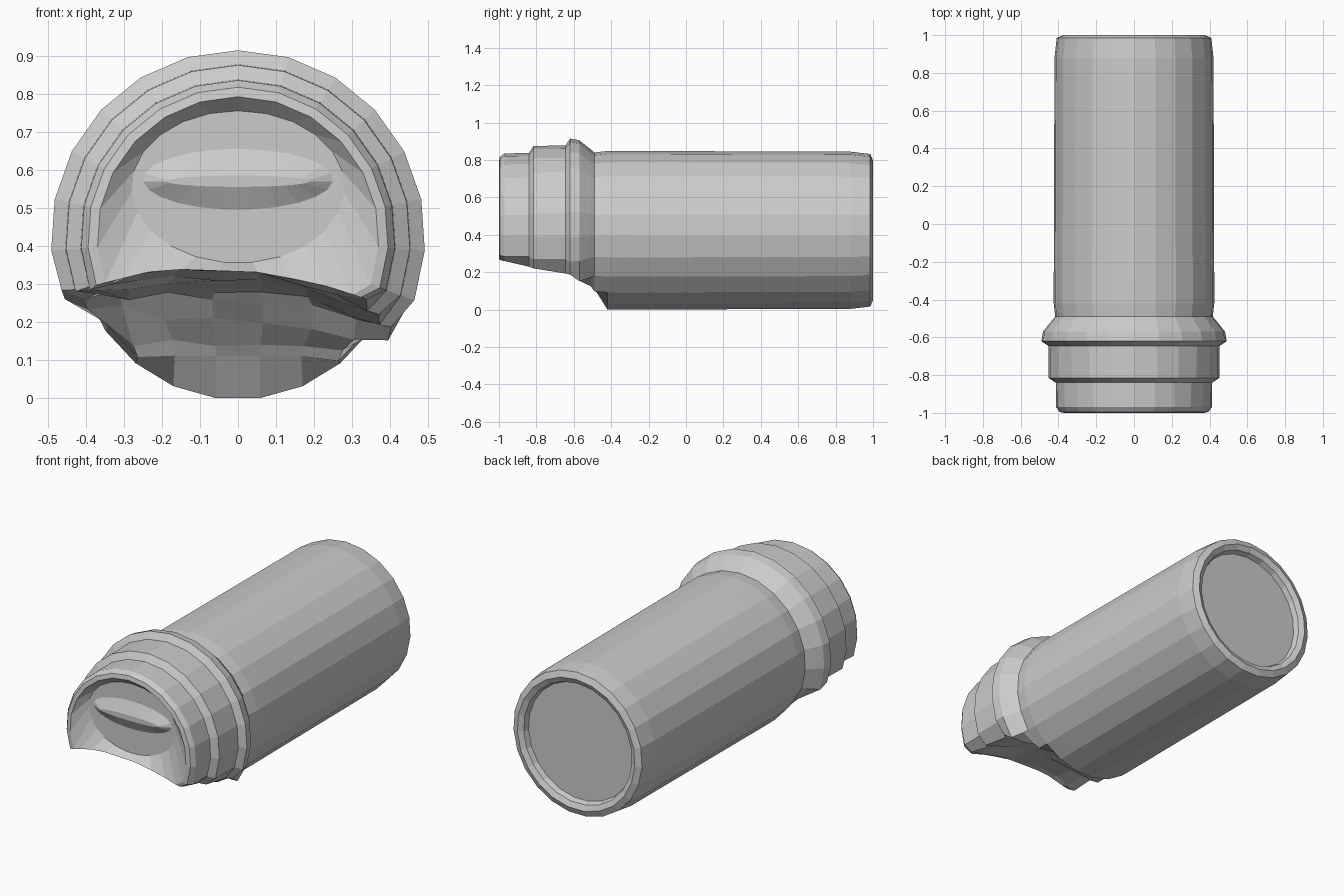
import bpy, bmesh, math, random

if "Cube" in bpy.data.objects:
    bpy.data.objects.remove(bpy.data.objects["Cube"])

random.seed(4)
SIDES = 23
CZ = 0.422
# height of the broken underside across x
CUT = [(-0.5, 0.31), (-0.4, 0.29), (-0.2, 0.34), (0.07, 0.33), (0.25, 0.29), (0.38, 0.245), (0.5, 0.22)]


def cut_height(x, y):
    if y > -0.43:
        return -1
    z = CUT[-1][1]
    for (x0, z0), (x1, z1) in zip(CUT, CUT[1:]):
        if x0 <= x <= x1:
            z = z0 + (z1 - z0) * (x - x0) / (x1 - x0)
            break
    # gentle sag under the cap, then a steep slope down to the body
    if y < -0.98:
        return z
    side = 1 if x > -0.3 else 0.3
    z -= 0.05 * side * min(1, (y + 1) / 0.35)
    if y > -0.64:
        z *= 1 - (0.62 if x > -0.3 else 0.4) * (y + 0.64) / 0.16
    return z + random.uniform(-0.012, 0.012)


def lathe(name, rings, close_start=False, close_end=False):
    """Skin rings (y, x radius, z radius, z centre) along y."""
    bm = bmesh.new()
    loops = []
    for y, rx, rz, zc in rings:
        loop = []
        for i in range(SIDES):
            a = 2 * math.pi * i / SIDES
            x, z = rx * math.sin(a), zc + rz * math.cos(a)
            loop.append(bm.verts.new((x, y, max(z, cut_height(x, y)))))
        loops.append(loop)
    for a, b in zip(loops, loops[1:]):
        for i in range(SIDES):
            j = (i + 1) % SIDES
            bm.faces.new((a[i], a[j], b[j], b[i]))
    if close_start:
        bm.faces.new(loops[0])
    if close_end:
        bm.faces.new(loops[-1])
    bmesh.ops.recalc_face_normals(bm, faces=bm.faces)
    mesh = bpy.data.meshes.new(name)
    bm.to_mesh(mesh)
    bm.free()
    obj = bpy.data.objects.new(name, mesh)
    bpy.context.collection.objects.link(obj)
    return obj


def round_rings(points):
    return [(y, r, r, CZ) for y, r in points]


# cylinder body with rounded rim and recessed base
lathe("container_body", round_rings([
    (0.955, 0.335), (0.985, 0.345), (1.0, 0.375), (0.985, 0.41),
    (0.88, 0.422), (-0.3, 0.426), (-0.42, 0.426), (-0.49, 0.418)]), close_start=True)

# stepped neck: flared collar, band, narrow end
random.seed(4)
neck = round_rings([
    (-0.49, 0.418), (-0.51, 0.435), (-0.57, 0.483), (-0.62, 0.492), (-0.645, 0.455),
    (-0.815, 0.453), (-0.84, 0.415), (-0.97, 0.413), (-0.995, 0.395)])
# front face: shallow recess with a raised horizontal ridge
face = [(-1.0, 0.37, 0.37, CZ), (-0.96, 0.28, 0.20, 0.555),
        (-0.96, 0.25, 0.08, 0.575), (-0.99, 0.19, 0.015, 0.57)]
lathe("stepped_neck", neck + face, close_end=True)
